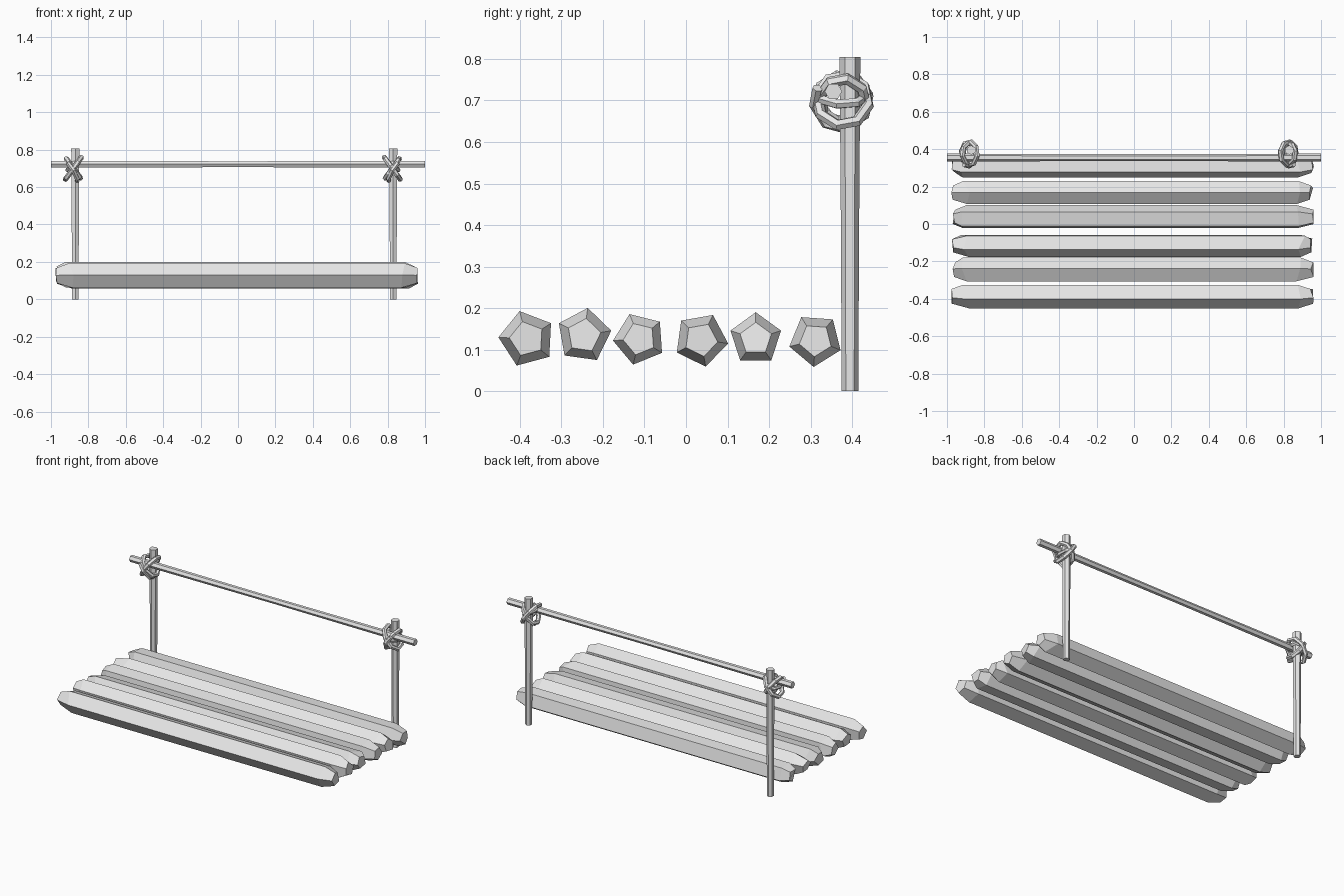
import bpy
import bmesh
import random
from math import cos, sin, tau, radians, sqrt
from mathutils import Vector

cube = bpy.data.objects.get("Cube")
if cube:
    bpy.data.objects.remove(cube, do_unlink=True)

random.seed(4)

grey = bpy.data.materials.new("plain_grey")
grey.use_nodes = True
grey.diffuse_color = (0.8, 0.8, 0.8, 1)
grey.node_tree.nodes["Principled BSDF"].inputs["Base Color"].default_value = grey.diffuse_color


def loft(name, rings):
    """Skin a list of equal-sized point rings and cap both ends."""
    bm = bmesh.new()
    loops = [[bm.verts.new(p) for p in ring] for ring in rings]
    count = len(loops[0])
    for a, b in zip(loops, loops[1:]):
        for i in range(count):
            j = (i + 1) % count
            bm.faces.new((a[i], a[j], b[j], b[i]))
    bm.faces.new(loops[0])
    bm.faces.new(loops[-1])
    bmesh.ops.recalc_face_normals(bm, faces=bm.faces)
    mesh = bpy.data.meshes.new(name)
    bm.to_mesh(mesh)
    bm.free()
    mesh.materials.append(grey)
    obj = bpy.data.objects.new(name, mesh)
    bpy.context.collection.objects.link(obj)
    return obj


def polygon(centre, u, v, radius, sides, turn=0):
    """Regular ring of points in the plane of u and v."""
    return [centre + radius * (u * cos(turn + tau * i / sides) + v * sin(turn + tau * i / sides))
            for i in range(sides)]


def rope(name, points, radius, closed):
    """Faceted rope strand following a list of points."""
    curve = bpy.data.curves.new(name, "CURVE")
    curve.dimensions = "3D"
    curve.bevel_depth = radius
    curve.bevel_resolution = 1
    curve.use_fill_caps = True
    spline = curve.splines.new("POLY")
    spline.points.add(len(points) - 1)
    for target, p in zip(spline.points, points):
        target.co = (*p, 1)
    spline.use_cyclic_u = closed
    spline.use_smooth = False
    curve.materials.append(grey)
    obj = bpy.data.objects.new(name, curve)
    bpy.context.collection.objects.link(obj)
    bpy.ops.object.select_all(action="DESELECT")
    obj.select_set(True)
    bpy.context.view_layer.objects.active = obj
    bpy.ops.object.convert(target="MESH")


X, Y, Z = Vector((1, 0, 0)), Vector((0, 1, 0)), Vector((0, 0, 1))

# Five-sided logs with roughly hewn, tapered ends: y, z, radius, turn
LOGS = [(-0.383, 0.126, 0.069, 105), (-0.246, 0.134, 0.067, 82),
        (-0.112, 0.126, 0.064, 112), (0.036, 0.124, 0.066, 64),
        (0.168, 0.126, 0.064, 90), (0.312, 0.123, 0.065, 50)]
for n, (y, z, radius, turn) in enumerate(LOGS, 1):
    rings = []
    for x, scale in ((-0.965, 0.62), (-0.9, 1), (0.89, 1), (0.95, 0.62)):
        ring = polygon(Vector((x, y, z)), Y, Z, radius * scale, 5, radians(turn))
        if scale < 1:
            ring = [p + X * random.uniform(-0.012, 0.012) for p in ring]
        else:
            ring = [p + X * random.uniform(-0.025, 0.025) for p in ring]
        rings.append(ring)
    loft(f"log_{n}", rings)

# Upright posts
POSTS = {"right_post": -0.87, "left_post": 0.83}
for name, x in POSTS.items():
    loft(name, [polygon(Vector((x, 0.395, z)), X, Y, r, 6, radians(30))
                for z, r in ((0, 0.02), (0.4, 0.022), (0.805, 0.025))])

# Horizontal rail lashed in front of the posts
loft("rail", [polygon(Vector((x, 0.355, 0.722)), Y, Z, r, 6)
              for x, r in ((-1, 0.021), (0, 0.018), (1, 0.021))])

# Rope lashings: two crossed loops, a tight wrap and a loose tail
for side, x, flip in (("right", -0.88, 1), ("left", 0.825, -1)):
    centre = Vector((x, 0.377, 0.7))
    for label, lean, reach in (("rising", flip, 0.077), ("falling", -flip, 0.068)):
        across = (X * lean * 0.8 + Z * 1.1) / sqrt(2)
        rope(f"{side}_lashing_{label}",
             polygon(centre, Y * 0.82, across, reach, 8, 0.2 * flip), 0.014, True)
    rope(f"{side}_lashing_wrap",
         polygon(centre + Z * 0.01, Y, X * 0.6 + Z * 0.35 * flip, 0.055, 7), 0.012, True)
    rope(f"{side}_lashing_tail",
         [centre + Vector(p) for p in ((-0.03 * flip, -0.06, 0.03), (0, -0.068, -0.01),
                                       (0.02 * flip, -0.04, -0.055), (0.02 * flip, 0, -0.065))],
         0.013, False)
